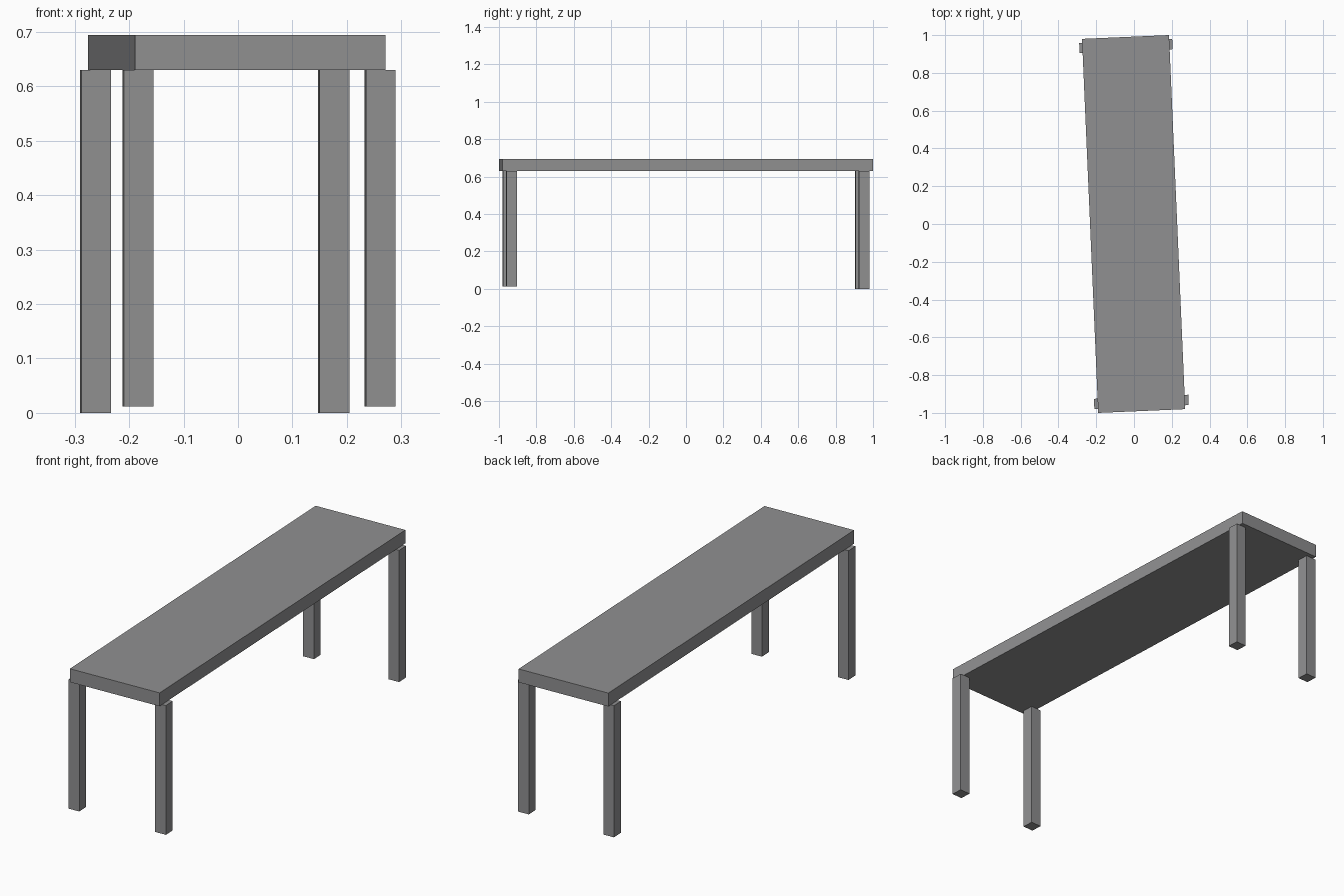
import bpy
from math import radians
from mathutils import Matrix, Vector

cube = bpy.data.objects.get("Cube")
if cube:
    bpy.data.objects.remove(cube, do_unlink=True)

grey = bpy.data.materials.new("neutral_grey")
grey.use_nodes = True
colour = (0.28, 0.28, 0.285, 1)
grey.diffuse_color = colour
grey.node_tree.nodes["Principled BSDF"].inputs["Base Color"].default_value = colour

# The whole table is turned slightly about its vertical axis
TURN = radians(2.48)
CENTRE = Vector((-0.002, 0, 0))
LEG_TOP = 0.63


def box(name, x, y, bottom, top, width, depth):
    """Box given in the table's own axes, then turned into place."""
    spot = CENTRE + Matrix.Rotation(TURN, 3, "Z") @ Vector((x, y, (bottom + top) / 2))
    bpy.ops.mesh.primitive_cube_add(size=1, location=spot, rotation=(0, 0, TURN))
    obj = bpy.context.object
    obj.name = name
    obj.scale = (width, depth, top - bottom)
    bpy.ops.object.transform_apply(location=False, rotation=False, scale=True)
    obj.data.materials.append(grey)


# Tabletop slab
box("tabletop", 0, 0, LEG_TOP, 0.694, 0.461, 1.982)

# Legs: the front pair is a touch shorter and set slightly wider
for end, y, half_span, foot in (("front", -0.943, 0.2225, 0.012), ("back", 0.943, 0.219, 0)):
    for side, sign in (("left", 1), ("right", -1)):
        box(f"{end}_{side}_leg", sign * half_span, y, foot, LEG_TOP, 0.055, 0.055)
